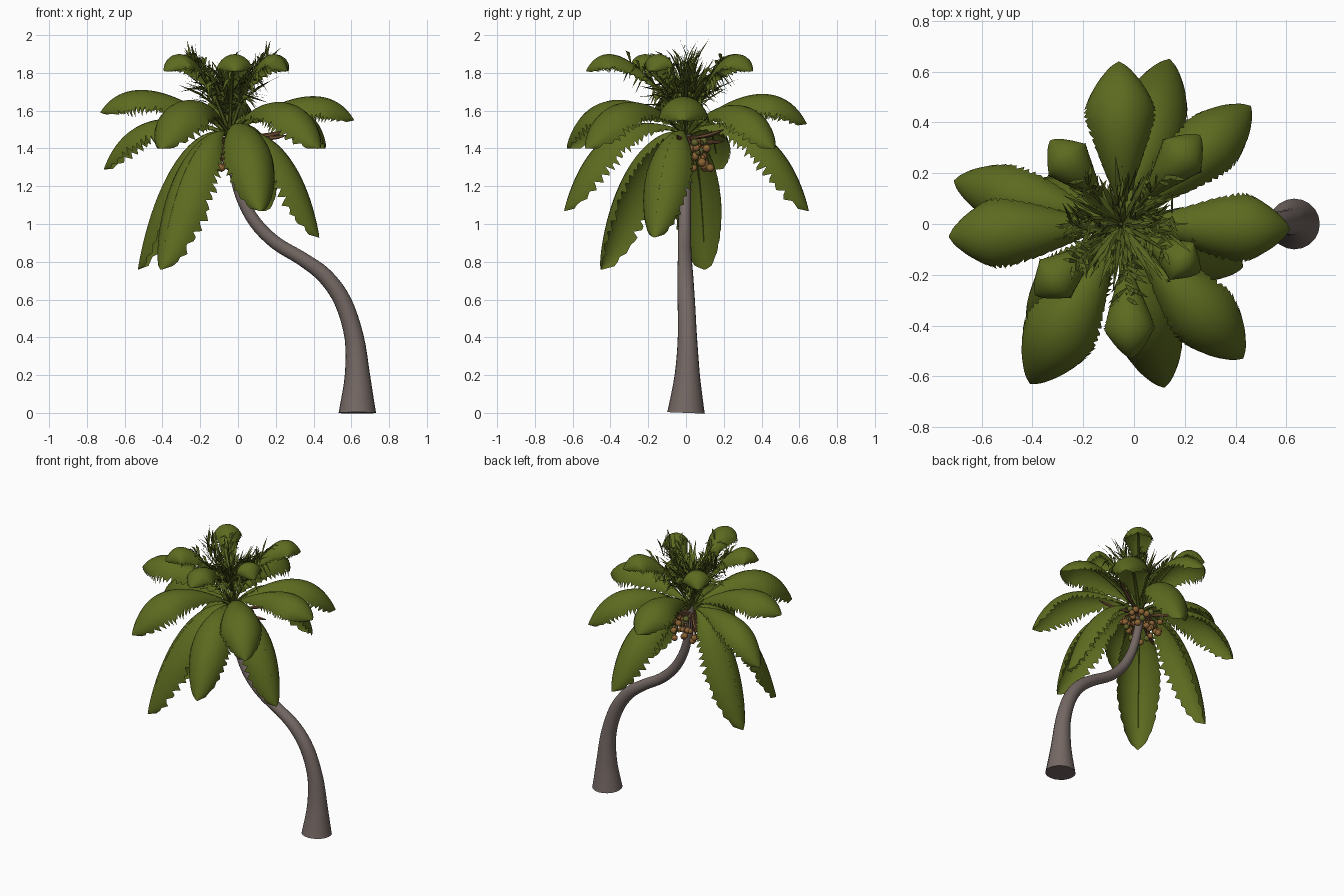
import bpy, bmesh, math, random
from mathutils import Vector

random.seed(4)
cube = bpy.data.objects.get("Cube")
if cube:
    bpy.data.objects.remove(cube, do_unlink=True)


def material(name, rgb):
    m = bpy.data.materials.new(name)
    m.use_nodes = True
    m.diffuse_color = (*rgb, 1)
    bsdf = next(n for n in m.node_tree.nodes if n.type == 'BSDF_PRINCIPLED')
    bsdf.inputs["Base Color"].default_value = (*rgb, 1)
    bsdf.inputs["Roughness"].default_value = 0.9
    return m


LEAF = material("leaf green", (0.108, 0.147, 0.014))
SPEAR = material("young leaf dark green", (0.09, 0.122, 0.014))
BARK = material("bark grey brown", (0.175, 0.138, 0.126))
NUT = material("coconut brown", (0.26, 0.125, 0.035))
GREEN_NUT = material("unripe coconut green", (0.12, 0.13, 0.025))
STALK = material("stalk brown", (0.2, 0.1, 0.045))


def finish(bm, name, mat, angle=50):
    mesh = bpy.data.meshes.new(name)
    bm.to_mesh(mesh)
    bm.free()
    obj = bpy.data.objects.new(name, mesh)
    bpy.context.collection.objects.link(obj)
    mesh.materials.append(mat)
    bpy.ops.object.select_all(action='DESELECT')
    obj.select_set(True)
    bpy.context.view_layer.objects.active = obj
    bpy.ops.object.shade_smooth_by_angle(angle=math.radians(angle))


def bezier(p, t):
    s = 1 - t
    return p[0] * s**3 + p[1] * 3 * s * s * t + p[2] * 3 * s * t * t + p[3] * t**3


def tube(bm, path, radii, sides):
    """Capped tube following a list of points."""
    rings = []
    for i, p in enumerate(path):
        tan = (path[min(i + 1, len(path) - 1)] - path[max(i - 1, 0)]).normalized()
        a = tan.cross(Vector((0, 1, 0.01))).normalized()
        b = tan.cross(a)
        rings.append([bm.verts.new(p + radii[i] * (a * math.cos(k) + b * math.sin(k)))
                      for k in (2 * math.pi * j / sides for j in range(sides))])
    for r, q in zip(rings, rings[1:]):
        for j in range(sides):
            k = (j + 1) % sides
            bm.faces.new((r[j], r[k], q[k], q[j]))
    bm.faces.new(rings[0])
    bm.faces.new(rings[-1])
    bmesh.ops.recalc_face_normals(bm, faces=bm.faces)


# Trunk: leaning S-curve, flared at the foot (x, z, radius)
profile = [(0.632, 0, 0.1), (0.632, 0.03, 0.094), (0.632, 0.2, 0.067), (0.615, 0.4, 0.051),
           (0.555, 0.59, 0.046), (0.46, 0.725, 0.042), (0.34, 0.815, 0.037),
           (0.2, 0.9, 0.035), (0.09, 1.01, 0.033), (0.015, 1.15, 0.03),
           (-0.025, 1.3, 0.027), (-0.045, 1.42, 0.026), (-0.05, 1.5, 0.018)]
pts = [Vector(p) for p in profile]
smooth = []
for i in range(len(pts) - 1):
    a, b, c, d = pts[max(i - 1, 0)], pts[i], pts[i + 1], pts[min(i + 2, len(pts) - 1)]
    for t in (0, 0.25, 0.5, 0.75):
        smooth.append(bezier((b, b + (c - a) / 6, c - (d - b) / 6, c), t))
smooth.append(pts[-1])
bm = bmesh.new()
tube(bm, [Vector((p.x, 0.008 * math.sin(p.y * 5), p.y)) for p in smooth],
     [p.z for p in smooth], 20)
finish(bm, "trunk", BARK)

CROWN = Vector((-0.045, 0, 1.48))


def arch(tip, z1, z2):
    """Control points of a frond's midrib, from the crown to its tip."""
    tip = Vector(tip)
    ctrl = [CROWN, CROWN.lerp(tip, 0.35), CROWN.lerp(tip, 0.8), tip]
    ctrl[1].z, ctrl[2].z = z1, z2
    return ctrl


def outline(s):
    """Relative half width: narrow base, widest past the middle, round tip."""
    if s < 0.65:
        return 0.12 + 0.88 * math.sin(math.pi / 2 * s / 0.65)
    return math.sqrt(max(1 - ((s - 0.65) / 0.35)**2, 0.002))


def frond(name, ctrl, half, start, rib_mat):
    """Arched frond with a drooping cross-section and ragged edges."""
    out = ctrl[3] - CROWN
    side = Vector((out.y, -out.x, 0)).normalized()
    rows, cols = 54, 10
    bm = bmesh.new()
    grid = []
    for i in range(rows + 1):
        s = i / rows
        t = start + (1 - start) * s
        centre = bezier(ctrl, t)
        tan = (bezier(ctrl, t + 0.01) - bezier(ctrl, t - 0.01)).normalized()
        up = side.cross(tan)
        w = half * outline(s)
        row = []
        for j in range(cols + 1):
            u = 2 * j / cols - 1
            edge = 0.9 + 0.09 * (i % 3) + random.uniform(-0.07, 0.07) if abs(u) == 1 else 1
            a = u * edge * math.radians(72)
            row.append(bm.verts.new(centre + side * (w * math.sin(a) * 1.04)
                                    - up * (w * 1.2 * (1 - math.cos(a)))))
        grid.append(row)
    for r, q in zip(grid, grid[1:]):
        for j in range(cols):
            bm.faces.new((r[j], r[j + 1], q[j + 1], q[j]))
    finish(bm, name, LEAF, 70)
    # Midrib running under the blade
    bm = bmesh.new()
    steps = [0.9 * i / 14 for i in range(15)]
    tube(bm, [bezier(ctrl, t) - Vector((0, 0, 0.009)) for t in steps],
         [0.01 * (1 - t) + 0.002 for t in steps], 6)
    finish(bm, name + "_rib", rib_mat)


# Main fronds: tip, two arch heights, half width
main = [((-0.73, -0.05, 1.59), 1.70, 1.81, 0.138),
        ((-0.71, 0.17, 1.29), 1.58, 1.64, 0.12),
        ((-0.41, -0.63, 1.40), 1.68, 1.78, 0.15),
        ((0.12, -0.645, 1.07), 1.60, 1.55, 0.135),
        ((0.43, -0.53, 1.40), 1.68, 1.75, 0.14),
        ((0.615, -0.02, 1.55), 1.66, 1.78, 0.135),
        ((0.46, 0.465, 1.40), 1.66, 1.73, 0.13),
        ((-0.06, 0.64, 1.53), 1.70, 1.79, 0.14),
        ((0.14, 0.65, 1.07), 1.60, 1.55, 0.14),
        ((0.43, -0.17, 0.93), 1.55, 1.40, 0.13),
        ((-0.41, -0.45, 0.76), 1.55, 1.30, 0.145),
        ((-0.53, 0.10, 0.76), 1.55, 1.30, 0.135)]
for n, (tip, z1, z2, half) in enumerate(main, 1):
    frond(f"frond_{n}", arch(tip, z1, z2), half, 0.1, LEAF)

# Smaller upright fronds of the upper tier
upper = [arch((x, y, 1.81), 1.84, 2.02) for x, y in
         ((-0.33, 0.33), (0.26, 0.35), (-0.01, -0.53), (-0.39, -0.28), (0.26, -0.19))]
for n, ctrl in enumerate(upper, 1):
    frond(f"upper_frond_{n}", ctrl, 0.1, 0.25, SPEAR)

# Young spear leaves bursting from the heart of the crown
bm = bmesh.new()


def blade(base, end, width, roll):
    """Thin pointed leaflet, slightly bowed upward."""
    mid = (base + end) / 2 + Vector((0, 0, 0.02))
    flat = end - base
    across = Vector((-flat.y, flat.x, roll * flat.length)).normalized()
    b1, b2 = (bm.verts.new(base + across * k * width) for k in (-0.4, 0.4))
    m1, m2 = (bm.verts.new(mid + across * k * width) for k in (-1, 1))
    bm.faces.new((b1, b2, m2, m1))
    bm.faces.new((m1, m2, bm.verts.new(end)))


for n in range(170):
    ang = random.uniform(0, 2 * math.pi)
    reach = random.uniform(0.06, 0.28)
    flat = Vector((math.cos(ang), math.sin(ang), 0))
    base = Vector((-0.05, 0, random.uniform(1.57, 1.74))) + flat * reach * 0.12
    end = Vector((-0.05, 0, random.uniform(1.62, 1.88))) + flat * reach
    blade(base, end, 0.011, random.uniform(-0.8, 0.8))
# Loose leaflets along the stalks of the upper tier
for ctrl in upper:
    out = (ctrl[3] - CROWN).normalized()
    for n in range(28):
        base = bezier(ctrl, random.uniform(0.18, 0.5))
        turn = random.choice((-1, 1)) * random.uniform(0.03, 0.1)
        end = base + Vector((-out.y, out.x, 0)) * turn + out * random.uniform(0.02, 0.09)
        end.z = base.z + random.uniform(-0.11, 0.07)
        blade(base, end, 0.01, random.uniform(-0.5, 0.5))
# Two tall feathery tufts, one to each side
for sx in (-1, 1):
    for n in range(34):
        x = random.uniform(0.03, 0.2)
        base = Vector((-0.05 + sx * x, random.uniform(-0.04, 0.05), 1.66 + 0.8 * x))
        end = base + Vector((sx * random.uniform(0, 0.1), random.uniform(-0.09, 0.09),
                             random.uniform(0.1, 0.17)))
        blade(base, end, 0.008, random.uniform(-0.8, 0.8))
finish(bm, "spear_leaves", SPEAR, 30)

# Short stem carrying the upper tier
bm = bmesh.new()
tube(bm, [Vector((-0.05, 0, z)) for z in (1.46, 1.6, 1.76)], [0.02, 0.014, 0.006], 8)
finish(bm, "crown_stem", SPEAR)

# Coconuts hanging in a ring round the top of the trunk, each on a stalk
ripe, unripe, stalks = bmesh.new(), bmesh.new(), bmesh.new()
top = Vector((-0.045, 0, 1.46))
for n in range(46):
    ang = n * 2.4
    r = random.uniform(0.055, 0.13)
    pos = Vector((-0.045 + r * math.cos(ang), 0.015 + r * math.sin(ang),
                  random.uniform(1.29, 1.44)))
    made = bmesh.ops.create_icosphere(unripe if n % 6 == 0 else ripe,
                                      subdivisions=2, radius=random.uniform(0.019, 0.024))
    for v in made["verts"]:
        v.co += pos
    bend = (pos + top) / 2 + Vector((pos.x + 0.045, pos.y, 0.03)) * 0.3
    tube(stalks, [top, bend, pos], [0.004] * 3, 5)
# Dry flower stalks reaching out between the fronds
for tip in ((0.29, 0.2, 1.5), (0.26, -0.05, 1.47), (-0.27, -0.12, 1.36), (-0.22, 0.2, 1.44)):
    tip = Vector(tip)
    path = [top.lerp(tip, t) - Vector((0, 0, 0.06 * t * (1 - t))) for t in (0, 0.3, 0.6, 0.85, 1)]
    tube(stalks, path, [0.006, 0.009, 0.013, 0.01, 0.002], 6)
finish(ripe, "ripe_coconuts", NUT)
finish(unripe, "unripe_coconuts", GREEN_NUT)
finish(stalks, "coconut_stalks", STALK)
